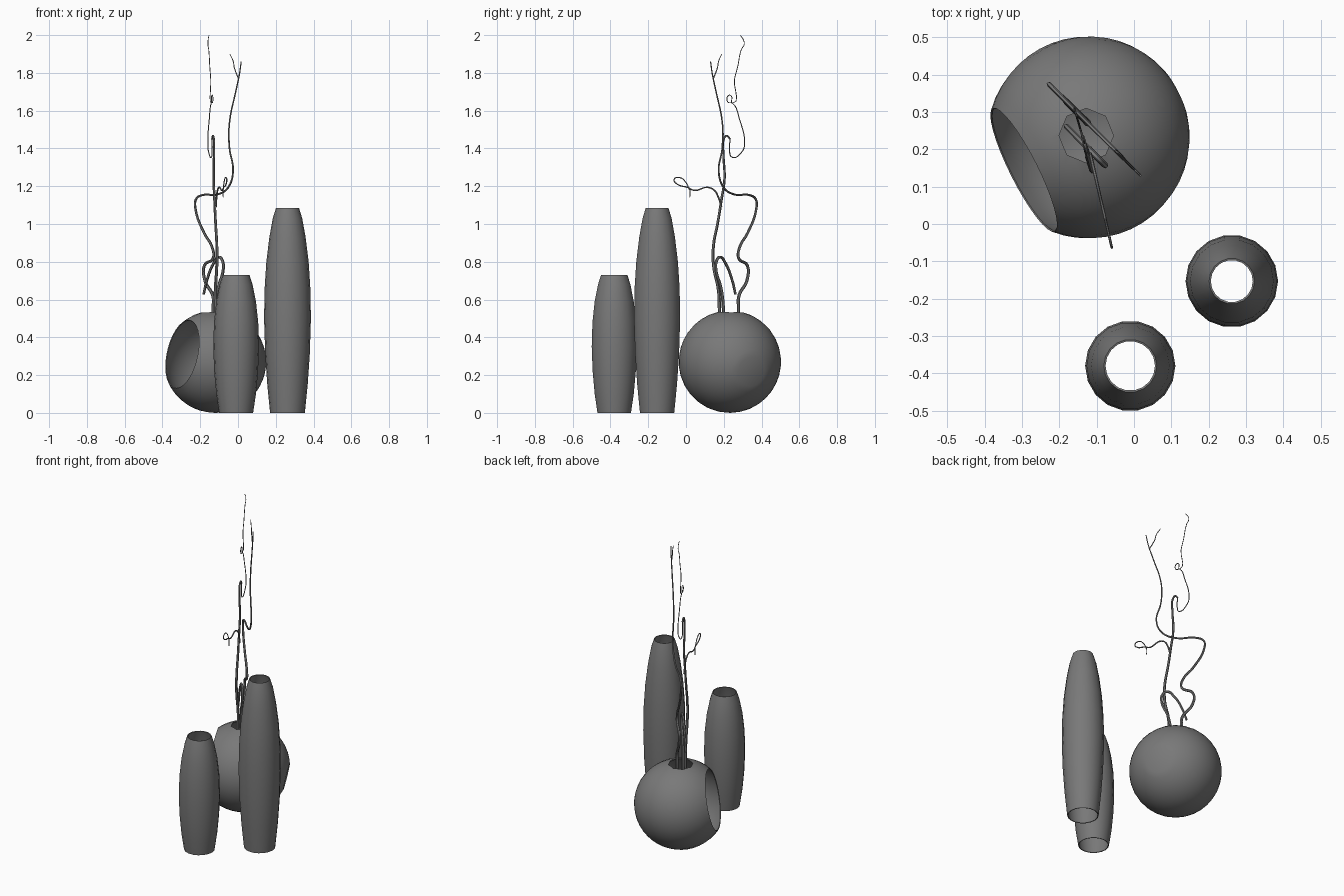
import bpy
import bmesh
from math import cos, sin, pi, radians
from mathutils import Vector

if "Cube" in bpy.data.objects:
    bpy.data.objects.remove(bpy.data.objects["Cube"])


def make_material(name, color):
    mat = bpy.data.materials.new(name)
    mat.use_nodes = True
    mat.diffuse_color = color
    mat.node_tree.nodes["Principled BSDF"].inputs["Base Color"].default_value = color
    return mat


grey = make_material("matte grey", (0.19, 0.19, 0.19, 1))


def add_object(name, data):
    obj = bpy.data.objects.new(name, data)
    bpy.context.collection.objects.link(obj)
    return obj


def bake(obj):
    """Replace an object by its evaluated mesh, in grey and smooth shaded."""
    bpy.context.view_layer.update()
    graph = bpy.context.evaluated_depsgraph_get()
    mesh = bpy.data.meshes.new_from_object(obj.evaluated_get(graph))
    name, matrix = obj.name, obj.matrix_world.copy()
    bpy.data.objects.remove(obj)
    baked = add_object(name, mesh)
    baked.matrix_world = matrix
    mesh.materials.clear()
    mesh.materials.append(grey)
    bpy.ops.object.select_all(action="DESELECT")
    baked.select_set(True)
    bpy.context.view_layer.objects.active = baked
    bpy.ops.object.shade_smooth_by_angle(angle=radians(35))
    return baked


def lathe(name, profile, sides, closed_bottom=False):
    """Turn an upward (radius, height) profile around z into a thin shell."""
    bm = bmesh.new()
    rings = []
    for r, z in profile:
        turns = [2 * pi * i / sides for i in range(sides)]
        rings.append([bm.verts.new((r * cos(a), r * sin(a), z)) for a in turns])
    for low, high in zip(rings, rings[1:]):
        for i in range(sides):
            j = (i + 1) % sides
            bm.faces.new((low[i], low[j], high[j], high[i]))
    if closed_bottom:
        bm.faces.new(rings[0][::-1])
    mesh = bpy.data.meshes.new(name)
    bm.to_mesh(mesh)
    bm.free()
    obj = add_object(name, mesh)
    shell = obj.modifiers.new("shell", "SOLIDIFY")
    shell.thickness = 0.005
    shell.offset = -1
    return obj


def branch(name, plane, path, thick, thin):
    """Tapered stem; path holds (y, z) and x follows from the stem's upright plane."""
    curve = bpy.data.curves.new(name, "CURVE")
    curve.dimensions = "3D"
    curve.bevel_depth = 1
    curve.bevel_resolution = 1
    curve.resolution_u = 5
    curve.use_fill_caps = True
    spline = curve.splines.new("BEZIER")
    spline.bezier_points.add(len(path) - 1)
    start, slope = plane
    for i, (point, (y, z)) in enumerate(zip(spline.bezier_points, path)):
        point.co = (start + slope * y, y, z)
        point.radius = thick + (thin - thick) * i / (len(path) - 1)
        point.handle_left_type = point.handle_right_type = "AUTO"
    return bake(add_object(name, curve))


# Two slender vases, open at both ends
def vase(name, location, profile):
    obj = lathe(name, profile, 18)
    obj.location = location
    bake(obj)


vase("short_vase", (-0.01, -0.38, 0),
     [(.09, 0), (.105, .1), (.116, .22), (.121, .35), (.117, .48), (.105, .59), (.087, .68), (.071, .73)])
vase("tall_vase", (.262, -.153, 0),
     [(.092, 0), (.107, .15), (.118, .31), (.124, .5), (.121, .66), (.112, .8), (.096, .93), (.078, 1.03), (.061, 1.085)])

# Round vase with a wide tilted opening and a small hole on top
radius = .271
centre = Vector((-.122, .232, radius))
angles = [radians(163 - 120 * i / 16) for i in range(17)]
round_vase = lathe("round_vase", [(radius * sin(a), radius * cos(a)) for a in angles], 32, True)
round_vase.location = centre
round_vase.rotation_euler = Vector((-.874, -.44, .2)).to_track_quat("Z", "Y").to_euler()
bpy.ops.mesh.primitive_cylinder_add(vertices=8, radius=.073, depth=.2, location=(-.128, .237, .55))
cutter = bpy.context.object
cutter.hide_render = True
hole = round_vase.modifiers.new("hole", "BOOLEAN")
hole.operation = "DIFFERENCE"
hole.solver = "EXACT"
hole.object = cutter
bake(round_vase)
bpy.data.objects.remove(cutter)

# Winding branch with a forked tip
winding = (.147, -1)
branch("winding_branch", winding,
       [(.27, .3), (.278, .55), (.28, .62), (.322, .7), (.325, .78), (.278, .82), (.285, .88), (.325, .95),
        (.372, 1.08), (.37, 1.13), (.336, 1.153), (.257, 1.156), (.198, 1.195), (.173, 1.28),
        (.192, 1.4), (.193, 1.53), (.157, 1.71), (.14, 1.79), (.13, 1.86)], .0095, .003)
branch("winding_branch_fork", winding, [(.145, 1.77), (.167, 1.83), (.172, 1.86), (.19, 1.9)], .003, .002)

# Upright branch ending in a thin looping tip
upright = (-.07, -.29)
branch("upright_branch", upright,
       [(.18, .3), (.177, .55), (.172, .65), (.146, .78), (.146, .89), (.167, 1), (.188, 1.13), (.204, 1.24),
        (.198, 1.37), (.2, 1.45), (.215, 1.467), (.234, 1.448)], .0095, .005)
branch("upright_branch_tip", upright,
       [(.234, 1.448), (.23, 1.395), (.245, 1.353), (.298, 1.385), (.31, 1.42), (.283, 1.555), (.246, 1.64),
        (.222, 1.645), (.224, 1.68), (.24, 1.678), (.246, 1.64), (.257, 1.767), (.273, 1.83), (.294, 1.926),
        (.308, 1.95), (.304, 1.975), (.288, 1.998)], .003, .002)

# Curled side twig and its spur
twig = (-.074, -.23)
branch("side_twig", twig,
       [(.188, 1.09), (.172, 1.14), (.15, 1.178), (.114, 1.194), (.045, 1.178), (.008, 1.194), (-.045, 1.21),
        (-.063, 1.236), (-.034, 1.246), (.003, 1.215), (.018, 1.18)], .005, .0025)
branch("side_twig_spur", twig, [(.02, 1.186), (.022, 1.16), (.02, 1.14)], .0025, .002)

# Short drooping branch
branch("drooping_branch", (.08, -1),
       [(.2, .3), (.198, .55), (.185, .66), (.158, .76), (.162, .805), (.18, .825), (.21, .79),
        (.245, .7), (.262, .628)], .009, .007)
